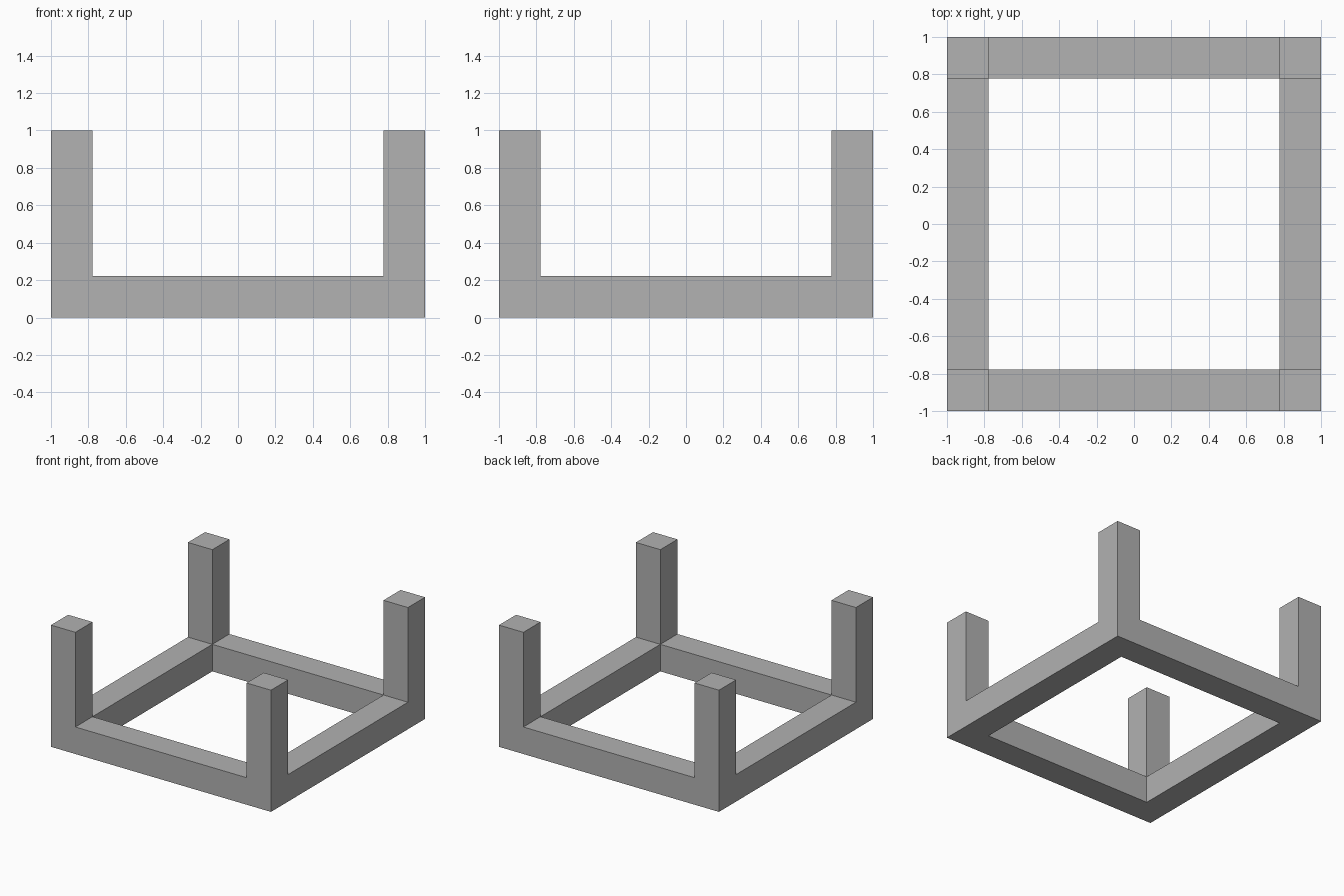
import bpy
import bmesh

HALF = 1.0      # half of the outer width
BAR = 0.222     # thickness of rails and posts
HEIGHT = 1.0    # top of the posts

cube = bpy.data.objects.get("Cube")
if cube:
    bpy.data.objects.remove(cube, do_unlink=True)

# Plain grey material
grey = bpy.data.materials.new("grey")
grey.use_nodes = True
colour = (0.445, 0.445, 0.445, 1.0)
grey.diffuse_color = colour
grey.node_tree.nodes["Principled BSDF"].inputs["Base Color"].default_value = colour


def raise_faces(bm, faces, distance):
    """Extrude faces straight up and return the new top faces."""
    result = bmesh.ops.extrude_face_region(bm, geom=faces)["geom"]
    verts = [g for g in result if isinstance(g, bmesh.types.BMVert)]
    bmesh.ops.translate(bm, verts=verts, vec=(0, 0, distance))
    return [g for g in result if isinstance(g, bmesh.types.BMFace)]


# Footprint: a three by three plan with the middle cell left open
bm = bmesh.new()
steps = [-HALF, -HALF + BAR, HALF - BAR, HALF]
grid = [[bm.verts.new((x, y, 0)) for y in steps] for x in steps]
for i in range(3):
    for j in range(3):
        if (i, j) != (1, 1):
            bm.faces.new((grid[i][j], grid[i + 1][j],
                          grid[i + 1][j + 1], grid[i][j + 1]))

# Square base frame, keeping the footprint as its underside
footprint = list(bm.faces)
copy = bmesh.ops.duplicate(bm, geom=footprint)["geom"]
rail_tops = raise_faces(bm, [g for g in copy if isinstance(g, bmesh.types.BMFace)], BAR)
bmesh.ops.remove_doubles(bm, verts=bm.verts, dist=0.0001)

# Corner posts rise from the four corner cells
inner = HALF - BAR
for face in rail_tops:
    centre = face.calc_center_median()
    if abs(centre.x) > inner and abs(centre.y) > inner:
        raise_faces(bm, [face], HEIGHT - BAR)

bmesh.ops.recalc_face_normals(bm, faces=bm.faces)

# Merge coplanar faces into clean flat sides
bmesh.ops.dissolve_limit(bm, angle_limit=0.01, verts=bm.verts, edges=bm.edges)

mesh = bpy.data.meshes.new("frame_with_posts")
bm.to_mesh(mesh)
bm.free()
mesh.materials.append(grey)
frame = bpy.data.objects.new("frame_with_posts", mesh)
bpy.context.collection.objects.link(frame)
